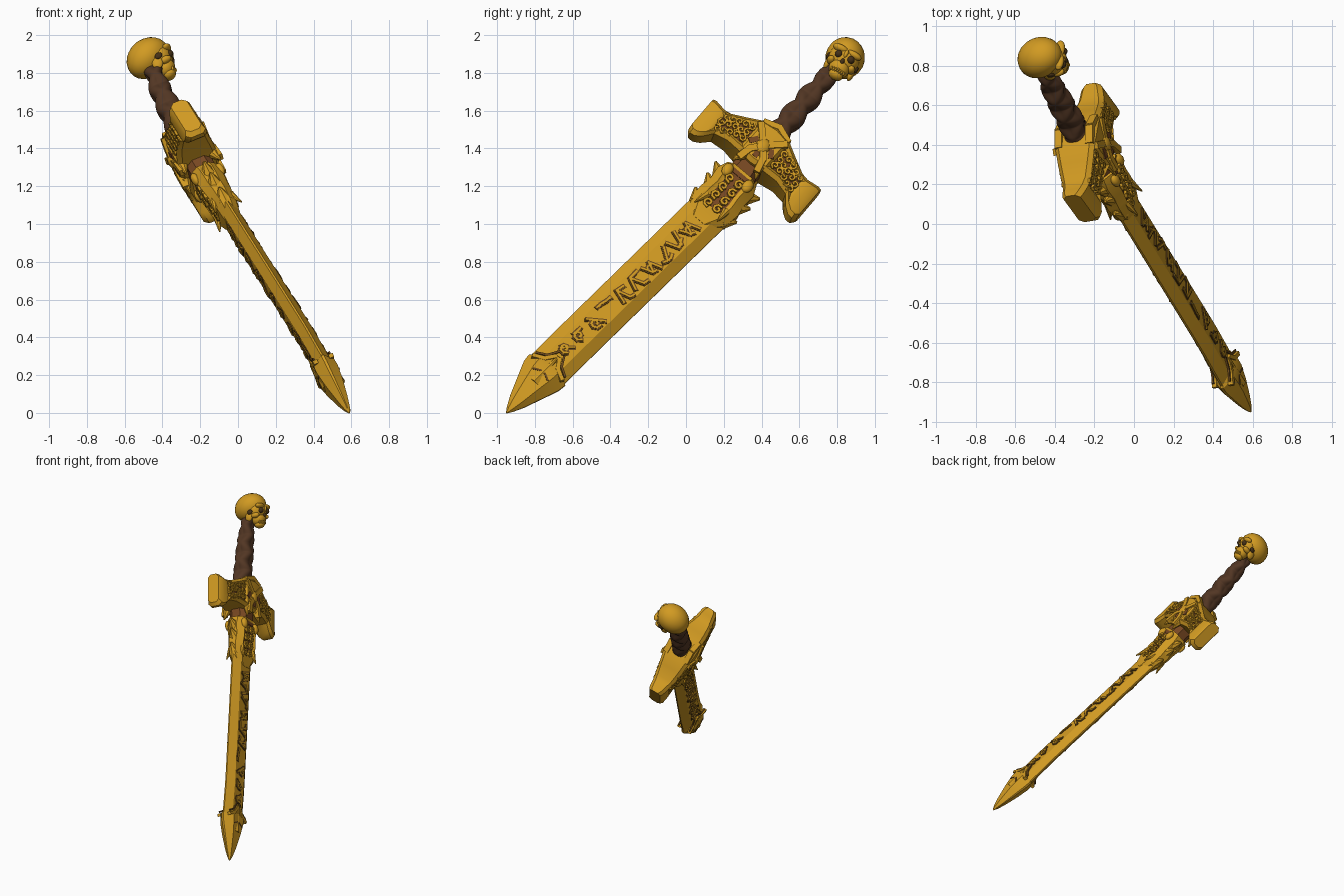
import bpy, bmesh, math, random
from mathutils import Matrix, Vector

if "Cube" in bpy.data.objects:
    bpy.data.objects.remove(bpy.data.objects["Cube"])
random.seed(4)


def material(name, rgb):
    m = bpy.data.materials.new(name)
    m.use_nodes = True
    m.diffuse_color = (*rgb, 1)
    m.node_tree.nodes["Principled BSDF"].inputs["Base Color"].default_value = (*rgb, 1)
    return m


GOLD = material("gold", (.64, .325, .016))
RUST = material("rust_recess", (.19, .065, .016))
DARK = material("dark_engraving", (.15, .067, .012))
LEATHER = material("brown_leather", (.085, .037, .017))
SOCKET = material("socket_shadow", (.06, .03, .008))

# Sword frame: x across the guard, -y the carved face, z from tip to pommel
AXIS = Vector((-.379, .635, .674)).normalized()
ACROSS = Vector((.137, .757, -.637))
ACROSS = (ACROSS - AXIS * ACROSS.dot(AXIS)).normalized()
FRAME = Matrix((ACROSS, AXIS.cross(ACROSS), AXIS)).transposed()
TIP = Vector((.59, -.95, 0))


def lerp(keys, v):
    for (a, p), (b, q) in zip(keys, keys[1:]):
        if v <= b:
            return p + (q - p) * max(0, (v - a) / (b - a))
    return keys[-1][1]


SWAY = [(.3, 0), (1.75, .05), (2.06, .03), (2.9, .005)]
BOW = [(.6, 0), (1.8, .038), (2.15, .055), (2.6, .03), (2.8, 0)]


def finish(name, bm, mats, angle=35):
    """Place a part built along the straight axis into the posed sword."""
    bmesh.ops.recalc_face_normals(bm, faces=bm.faces)
    for v in bm.verts:
        x, y, z = v.co
        v.co = TIP + FRAME @ Vector((x + lerp(SWAY, z), y + lerp(BOW, z), z))
    me = bpy.data.meshes.new(name)
    bm.to_mesh(me)
    bm.free()
    ob = bpy.data.objects.new(name, me)
    bpy.context.collection.objects.link(ob)
    for m in mats:
        me.materials.append(m)
    bpy.ops.object.select_all(action='DESELECT')
    ob.select_set(True)
    bpy.context.view_layer.objects.active = ob
    bpy.ops.object.shade_smooth_by_angle(angle=math.radians(angle))


def loft(rings):
    bm = bmesh.new()
    rows = [[bm.verts.new(p) for p in r] for r in rings]
    n = len(rows[0])
    for a, b in zip(rows, rows[1:]):
        for i in range(n):
            bm.faces.new((a[i], a[(i + 1) % n], b[(i + 1) % n], b[i]))
    bm.faces.new(rows[0])
    bm.faces.new(rows[-1])
    bmesh.ops.recalc_face_normals(bm, faces=bm.faces)
    return bm


def blade_ring(z, w, t, flat=.5, edge=.12):
    half = [(w, -t * edge), (w, t * edge), (w * flat, t), (-w * flat, t)]
    return [(x, y, z) for x, y in half + [(-x, -y) for x, y in half]]


def panel(bm, test, rim, depth):
    """Sink recessed panels into the front and back faces."""
    bm.normal_update()
    faces = [f for f in bm.faces if abs(f.normal.y) > .85 and test(f.calc_center_median())]
    bmesh.ops.inset_region(bm, faces=faces, thickness=rim, depth=-depth, use_even_offset=True)
    for f in faces:
        f.material_index = 1


def blob(bm, center, size, mat=0, detail=3, tilt=0):
    m = (Matrix.Translation(center) @ Matrix.Rotation(tilt, 4, 'X')
         @ Matrix.Diagonal((*size, 1)))
    r = bmesh.ops.create_icosphere(bm, subdivisions=detail, radius=1, matrix=m)
    for f in {f for v in r["verts"] for f in v.link_faces}:
        f.material_index = mat


def stroke(bm, pts, width, y, thick):
    """Chain of flat bars through (x, z) points at depth y."""
    for (a, b), (c, d) in zip(pts, pts[1:]):
        length = math.hypot(c - a, d - b) + width * .6
        m = (Matrix.Translation(((a + c) / 2, y, (b + d) / 2))
             @ Matrix.Rotation(-math.atan2(d - b, c - a), 4, 'Y')
             @ Matrix.Diagonal((length, thick, width, 1)))
        bmesh.ops.create_cube(bm, size=1, matrix=m)


def scroll(x, z, r, spin):
    return [(x + r * (1 - i / 11) * math.cos(spin * i * .85 + x * 40),
             z + r * (1 - i / 11) * math.sin(spin * i * .85 + x * 40)) for i in range(9)]


def spike(bm, base, tip, r):
    d = Vector(tip) - Vector(base)
    m = (Matrix.Translation((Vector(base) + Vector(tip)) / 2)
         @ d.to_track_quat('Z', 'Y').to_matrix().to_4x4())
    bmesh.ops.create_cone(bm, cap_ends=True, segments=8, radius1=r, radius2=r * .15,
                          depth=d.length, matrix=m)


# Blade and its flared point
finish("blade", loft([blade_ring(.28 + i * .1, .118, .042) for i in range(16)]), [GOLD], 20)
point = loft([blade_ring(*s) for s in [(0, .004, .004), (.03, .022, .016), (.09, .05, .03),
              (.2, .09, .05), (.29, .122, .06), (.335, .127, .058), (.355, .108, .052),
              (.41, .07, .044)]])
for side in (-1, 1):
    spike(point, (0, side * .03, .22), (0, side * .05, .42), .034)
    for x in (-1, 1):
        stroke(point, [(x * .012, .41), (x * .045, .36), (x * .1, .33)], .022, side * .045, .026)
finish("blade_point", point, [GOLD], 30)

# Runes down both flats: dark outline plates with raised gold strokes on top
outlines, runes = bmesh.new(), bmesh.new()
for side in (-1, 1):
    z = .44
    while z < 1.52:
        h = random.uniform(.07, .1)
        zigzag = [(random.choice((-1, 1)) * (-1) ** j * random.uniform(.025, .046),
                   z + h * j / 3) for j in range(4)]
        branch = [zigzag[1], (random.uniform(-.045, .045), z + h)]
        hook = scroll(random.uniform(-.015, .015), z + h / 2, .03, side)
        for pts in random.choice(((zigzag, branch), (zigzag, hook[:6]), (hook, branch))):
            stroke(outlines, pts, .026, side * .043, .008)
            stroke(runes, pts, .011, side * .044, .014)
        z += h + .028
    for x in (-1, 1):
        stroke(outlines, [(x * .02, .44), (x * .05, .385), (x * .1, .355)], .012, side * .046, .009)
        stroke(outlines, [(x * .012, .29), (x * .05, .27)], .01, side * .057, .009)
finish("rune_outlines", outlines, [DARK])
finish("blade_runes", runes, [GOLD])

# Collar at the blade base, with thorns
collar = loft([blade_ring(z, w, t, .62, .45) for z, w, t in
               [(1.55, .06, .044), (1.63, .12, .056), (1.72, .128, .066), (1.78, .116, .07),
                (1.86, .124, .078), (1.92, .1, .078)]])
panel(collar, lambda c: c.z > 1.6, .022, .012)
for x in (-1, 1):
    for z, reach in ((1.68, .145), (1.79, .15), (1.87, .155)):
        spike(collar, (x * .085, 0, z - .03), (x * reach, 0, z + .02), .05)
    for side in (-1, 1):
        spike(collar, (x * .07, side * .045, 1.69), (x * .08, side * .075, 1.6), .024)
        blob(collar, (x * .07, side * .072, 1.87), (.03, .022, .04), detail=2)
finish("blade_collar", collar, [GOLD, RUST], 35)

# Brown neck joining collar and guard
finish("neck", loft([blade_ring(z, w, .07, .6, .5) for z, w in
                     [(1.88, .085), (1.95, .075), (2.05, .08)]]), [RUST])

# Guard: arched bar with drooping ends
GUARD = [(0, 1.98, 2.23, .115), (.08, 1.99, 2.22, .11), (.17, 2.0, 2.175, .095),
         (.25, 1.985, 2.138, .08), (.29, 1.935, 2.135, .07), (.325, 1.91, 2.143, .064),
         (.355, 1.908, 2.15, .058), (.375, 1.93, 2.15, .046)]


def guard_ring(x, lo, hi, t, c=.022):
    half = [(t, lo + c), (t, hi - c), (t - c, hi), (c - t, hi)]
    mid = lo + hi
    return [(x, y, z) for y, z in half + [(-y, mid - z) for y, z in half]]


stations = [(-x, *r) for x, *r in GUARD[:0:-1]] + GUARD
guard = loft([guard_ring(*s) for s in stations])
panel(guard, lambda c: .08 < abs(c.x) < .3, .018, .014)
finish("guard", guard, [GOLD, RUST], 35)

# Scrollwork in the guard and collar panels
scrolls = bmesh.new()
depth = [(x, t) for x, lo, hi, t in GUARD]
middle = [(x, (lo + hi) / 2) for x, lo, hi, t in GUARD]
for side in (-1, 1):
    for x in (-1, 1):
        for i, px in enumerate((.115, .15, .185, .22, .255)):
            for k, dz in enumerate((-.042, 0, .042)):
                stroke(scrolls, scroll(x * px, lerp(middle, px) + dz, .022, 1 if (i + k) % 2 else -1),
                       .01, side * (lerp(depth, px) - .008), .016)
        for i in range(4):
            stroke(scrolls, scroll(x * .03, 1.66 + i * .06, .027, x), .013,
                   side * (.054 + i * .006), .018)
finish("scrollwork", scrolls, [GOLD])

# Central boss with crossing bands and dark gaps between them
boss, gaps = bmesh.new(), bmesh.new()
for side in (-1, 1):
    for x in (-1, 1):
        stroke(boss, [(x * .085, 2.18), (x * .045, 2.14), (0, 2.09), (-x * .045, 2.03),
                      (-x * .06, 1.96)], .036, side * .108, .032)
        spike(boss, (x * .055, side * .09, 1.99), (x * .08, side * .1, 1.92), .028)
        stroke(gaps, [(x * .05, 2.1), (x * .07, 2.07)], .03, side * .112, .008)
    stroke(gaps, [(0, 2.02), (0, 2.05)], .03, side * .114, .008)
    blob(boss, (0, side * .108, 2.09), (.042, .026, .05), detail=2)
    stroke(boss, [(-.08, 2.21), (0, 2.24), (.08, 2.21)], .03, side * .085, .04)
finish("guard_boss", boss, [GOLD], 35)
finish("boss_gaps", gaps, [RUST])

# Braided leather grip
GRIP = [(2.18, .078), (2.26, .066), (2.42, .063), (2.52, .061), (2.64, .05), (2.76, .046)]
rings = []
for i in range(97):
    z = 2.18 + i * .006
    ring = []
    for j in range(48):
        a = j * math.tau / 48
        r = lerp(GRIP, z) + .01 * max(math.cos(2 * a + 45 * z), math.cos(2 * a - 45 * z)) - .005
        ring.append((r * math.cos(a), r * math.sin(a), z))
    rings.append(ring)
finish("grip", loft(rings), [LEATHER], 50)

# Skull pommel, rolled slightly on the grip
ROLL = (Matrix.Translation((.008, 0, 2.805)) @ Matrix.Rotation(math.radians(-13), 4, 'Y')
        @ Matrix.Translation((0, 0, -2.805)))
skull = bmesh.new()
blob(skull, (0, .005, 2.808), (.106, .122, .1), tilt=-.25)
blob(skull, (0, -.055, 2.77), (.084, .068, .075))
blob(skull, (0, -.07, 2.71), (.056, .05, .05))
blob(skull, (0, -.078, 2.668), (.042, .036, .026), detail=2)
for x in (-1, 1):
    blob(skull, (x * .038, -.1, 2.798), (.046, .026, .02))
    blob(skull, (x * .06, -.075, 2.73), (.022, .035, .02))
    blob(skull, (x * .07, -.03, 2.725), (.016, .03, .035))
    blob(skull, (x * .036, -.109, 2.764), (.021, .02, .02), 1)
    blob(skull, (x * .084, -.045, 2.755), (.01, .022, .018), 1, 2)
blob(skull, (0, -.118, 2.778), (.011, .014, .024), detail=2)
blob(skull, (0, -.112, 2.735), (.012, .014, .018), 1, 2)
for i in range(-3, 4):
    blob(skull, (i * .012, -.116 + abs(i) * .005, 2.682), (.006, .008, .014), detail=1)
skull.transform(ROLL)
finish("skull_pommel", skull, [GOLD, SOCKET], 60)
